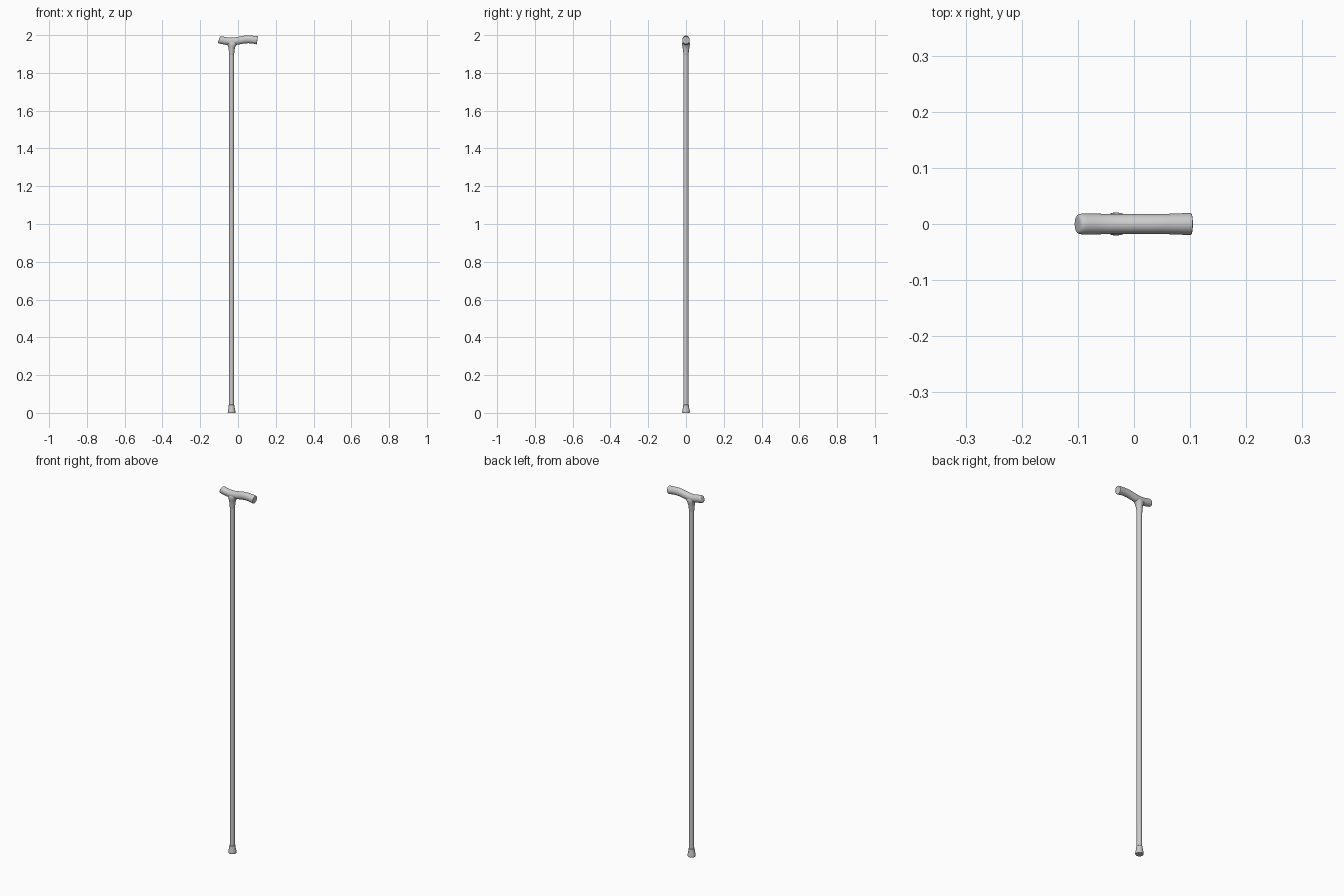
import bpy, bmesh
from math import sin, cos, pi, radians
from mathutils import Vector

SHAFT_X = -0.034


def loft(name, rings, sides=24, subdiv=0):
    """Skin elliptical rings: (centre, in-plane axis A, in-plane axis B)."""
    bm = bmesh.new()
    loops = []
    for c, a, b in rings:
        loops.append([bm.verts.new(c + a * cos(2 * pi * i / sides) + b * sin(2 * pi * i / sides))
                      for i in range(sides)])
    for lo, hi in zip(loops, loops[1:]):
        for i in range(sides):
            j = (i + 1) % sides
            bm.faces.new((lo[i], lo[j], hi[j], hi[i]))
    bm.faces.new(loops[0][::-1])
    bm.faces.new(loops[-1])
    bmesh.ops.recalc_face_normals(bm, faces=bm.faces)
    me = bpy.data.meshes.new(name)
    bm.to_mesh(me)
    bm.free()
    ob = bpy.data.objects.new(name, me)
    bpy.context.collection.objects.link(ob)
    if subdiv:
        mod = ob.modifiers.new("smooth", 'SUBSURF')
        mod.levels = mod.render_levels = subdiv
    bpy.ops.object.select_all(action='DESELECT')
    ob.select_set(True)
    bpy.context.view_layer.objects.active = ob
    bpy.ops.object.shade_smooth_by_angle(angle=radians(40))
    return ob


def upright(profile):
    """Rings standing on the shaft axis from (z, radius in x, radius in y, x shift)."""
    return [(Vector((SHAFT_X + dx, 0, z)), Vector((rx, 0, 0)), Vector((0, ry, 0)))
            for z, rx, ry, dx in profile]


# long straight shaft
loft("shaft", upright([(0.02, 0.013, 0.013, 0), (1.90, 0.0132, 0.0132, 0)]))

# flared rubber foot
loft("foot", upright([(z, r, r, 0) for z, r in [
    (0, 0.0195), (0.004, 0.0205), (0.012, 0.0195), (0.026, 0.0165),
    (0.036, 0.0158), (0.042, 0.0152), (0.044, 0.013)]]))

# neck flaring from the shaft into the handle
loft("neck", upright([
    (1.885, 0.013, 0.013, 0), (1.90, 0.0138, 0.0138, 0), (1.92, 0.0152, 0.0158, 0),
    (1.935, 0.0175, 0.0185, 0.001), (1.945, 0.022, 0.0205, 0.002),
    (1.955, 0.029, 0.021, 0.003), (1.965, 0.032, 0.0185, 0.003),
    (1.972, 0.026, 0.013, 0.003)]), subdiv=1)

# curved grip: x, z, half height, half width, tilt in degrees
grip = [
    (-0.1015, 1.9765, 0.010, 0.011, -20), (-0.1005, 1.976, 0.0175, 0.0165, -20),
    (-0.096, 1.9755, 0.0205, 0.0188, -20), (-0.085, 1.973, 0.0205, 0.0188, -16),
    (-0.062, 1.968, 0.0200, 0.0185, -11), (-0.034, 1.9655, 0.0205, 0.0182, 0),
    (-0.005, 1.969, 0.0205, 0.0182, 8), (0.022, 1.975, 0.0205, 0.0182, 9),
    (0.045, 1.978, 0.0210, 0.0182, 0), (0.070, 1.977, 0.0205, 0.0185, -5),
    (0.088, 1.975, 0.0212, 0.0195, -8), (0.099, 1.973, 0.0220, 0.0198, -8),
    (0.1015, 1.9727, 0.0220, 0.0198, -8), (0.1025, 1.9725, 0.0200, 0.018, -8),
    (0.1025, 1.9725, 0.010, 0.009, -8)]
rings = []
for x, z, h, w, t in grip:
    a = radians(t)
    rings.append((Vector((x, 0, z)), Vector((-sin(a), 0, cos(a))) * h, Vector((0, w, 0))))
loft("handle", rings, subdiv=2)
